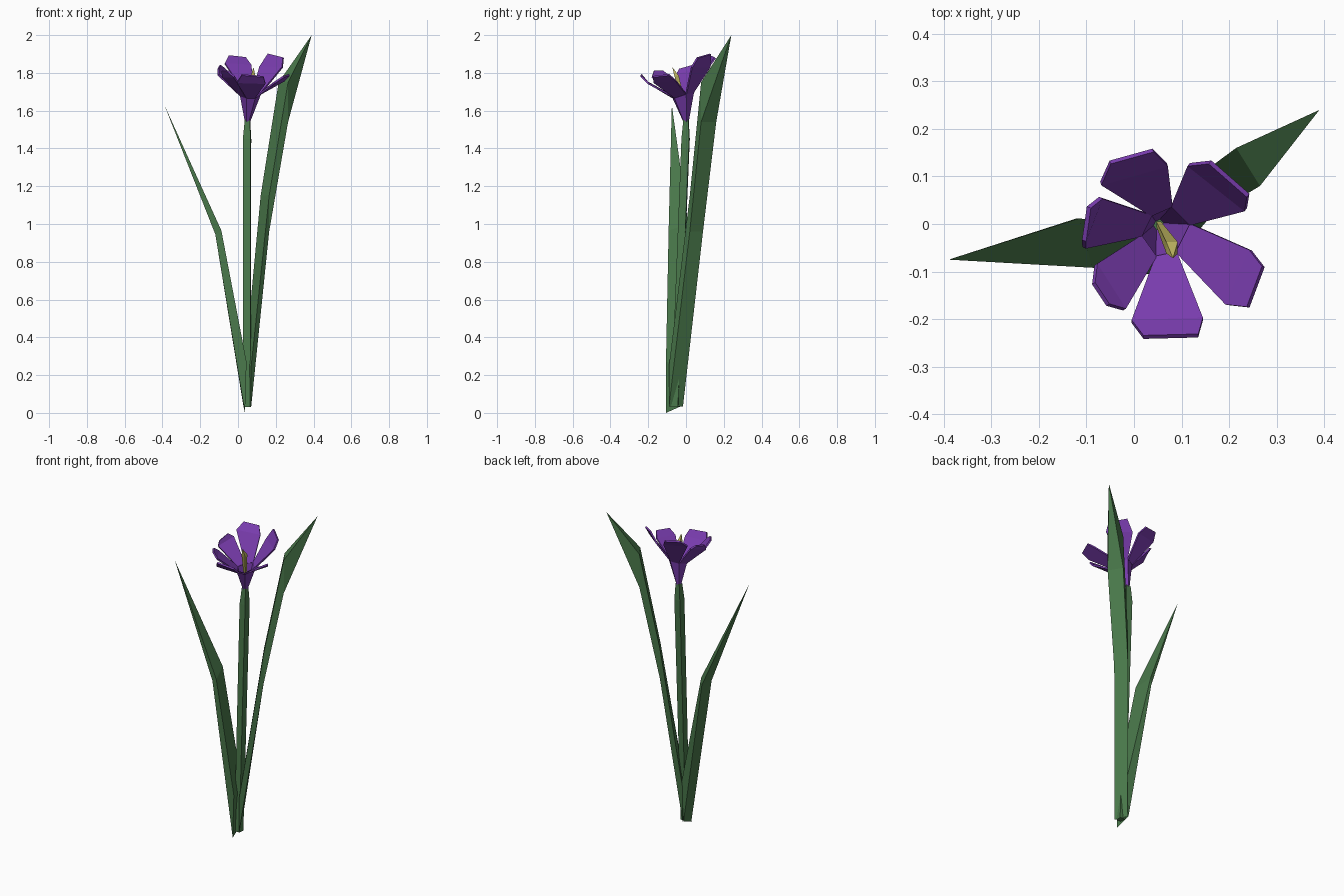
import bpy, bmesh, math
from mathutils import Vector

if "Cube" in bpy.data.objects:
    bpy.data.objects.remove(bpy.data.objects["Cube"])


def material(name, rgb):
    m = bpy.data.materials.new(name)
    m.diffuse_color = (*rgb, 1)
    m.use_nodes = True
    m.node_tree.nodes["Principled BSDF"].inputs["Base Color"].default_value = m.diffuse_color
    return m


GREEN = material("leaf green", (0.068, 0.19, 0.07))
PURPLE = material("petal purple", (0.19, 0.045, 0.42))
YELLOW = material("stamen yellow", (0.52, 0.47, 0.12))


def finish(name, bm, mat, thickness=0):
    bmesh.ops.recalc_face_normals(bm, faces=bm.faces)
    me = bpy.data.meshes.new(name)
    bm.to_mesh(me)
    bm.free()
    me.materials.append(mat)
    ob = bpy.data.objects.new(name, me)
    bpy.context.collection.objects.link(ob)
    if thickness:
        s = ob.modifiers.new("thickness", 'SOLIDIFY')
        s.thickness = thickness
        s.offset = 0
    return ob


def loft(name, rings, mat, tip=None, caps=True, thickness=0):
    """Skin equal-length rings of points, optionally closing in a point."""
    bm = bmesh.new()
    vs = [[bm.verts.new(p) for p in r] for r in rings]
    n = len(vs[0])
    for a, b in zip(vs, vs[1:]):
        for i in range(n):
            j = (i + 1) % n
            bm.faces.new((a[i], a[j], b[j], b[i]))
    if caps:
        bm.faces.new(vs[0])
        if not tip:
            bm.faces.new(vs[-1])
    if tip:
        t = bm.verts.new(tip)
        for i in range(n):
            bm.faces.new((vs[-1][i], vs[-1][(i + 1) % n], t))
    return finish(name, bm, mat, thickness)


def ring(c, r, n=4, turn=math.pi / 4):
    return [(c[0] + r * math.cos(turn + i * math.tau / n),
             c[1] + r * math.sin(turn + i * math.tau / n), c[2]) for i in range(n)]


# Stem: square, leaning back slightly, narrowing under the flower
loft("stem", [ring((0.048, -0.06, 0.03), 0.026, turn=0.7),
              ring((0.048, -0.002, 1.45), 0.029, turn=0.7),
              ring((0.05, 0.0, 1.55), 0.019, turn=0.7)], GREEN)

# Right leaf: sheet with its thickness running upward
def sheet(p, q, z0, z1):
    return [(*p, z0), (*q, z0), (*q, z1), (*p, z1)]

loft("right_leaf", [sheet((0.035, -0.016), (0.07, -0.09), 0.035, 0.25),
                    sheet((0.12, 0.09), (0.165, 0.02), 0.96, 1.15),
                    sheet((0.215, 0.16), (0.265, 0.08), 1.54, 1.75)],
     GREEN, tip=(0.39, 0.24, 2.0))

# Left leaf: shorter, bent outward halfway
loft("left_leaf", [[(0.028, -0.016, 0.04), (0.037, -0.106, 0.0),
                    (0.045, -0.106, 0.27), (0.045, -0.016, 0.27)],
                   [(-0.12, 0.012, 0.955), (-0.12, -0.085, 0.945),
                    (-0.088, -0.092, 0.965), (-0.115, 0.012, 1.0)]],
     GREEN, tip=(-0.39, -0.075, 1.63))

# Flower throat: six-sided funnel
throat = [(0.035, 0.02, 1.69), (0.08, 0.04, 1.70), (0.12, 0.0, 1.69),
          (0.09, -0.06, 1.67), (0.045, -0.07, 1.67), (0.013, -0.025, 1.68)]
base = [(0.05 + 0.2 * (x - 0.064), 0.2 * (y + 0.016), 1.54) for x, y, z in throat]
loft("flower_throat", [base, throat], PURPLE, caps=False, thickness=0.006)

# Petals: four outline points each, hinged on one throat edge
petals = [
    [(-0.07, 0.085, 1.85), (-0.05, 0.13, 1.89), (0.04, 0.155, 1.88), (0.07, 0.125, 1.84)],
    [(0.115, 0.125, 1.83), (0.16, 0.13, 1.9), (0.24, 0.06, 1.88), (0.235, 0.03, 1.83)],
    [(0.245, -0.055, 1.76), (0.272, -0.09, 1.79), (0.24, -0.175, 1.78), (0.195, -0.17, 1.75)],
    [(0.145, -0.2, 1.745), (0.135, -0.235, 1.78), (0.02, -0.238, 1.79), (-0.005, -0.205, 1.75)],
    [(-0.02, -0.18, 1.78), (-0.055, -0.17, 1.81), (-0.085, -0.125, 1.81), (-0.08, -0.085, 1.78)],
    [(-0.105, -0.05, 1.79), (-0.105, -0.035, 1.82), (-0.095, 0.035, 1.84), (-0.07, 0.055, 1.82)],
]
for k, pts in enumerate(petals):
    bm = bmesh.new()
    a, b = (bm.verts.new(throat[i]) for i in (k, (k + 1) % 6))
    if k == 5:
        a, b = b, a
        pts = pts[::-1]
    o = [bm.verts.new(p) for p in pts]
    bm.faces.new((a, o[0], o[3], b))
    bm.faces.new(o)
    finish(f"petal_{k + 1}", bm, PURPLE, 0.01)

# Stamen: tapered rod leaning forward with a pointed head
loft("stamen", [ring((0.052, 0.0, 1.6), 0.007), ring((0.08, -0.05, 1.785), 0.017)],
     YELLOW, tip=(0.082, -0.072, 1.83))
